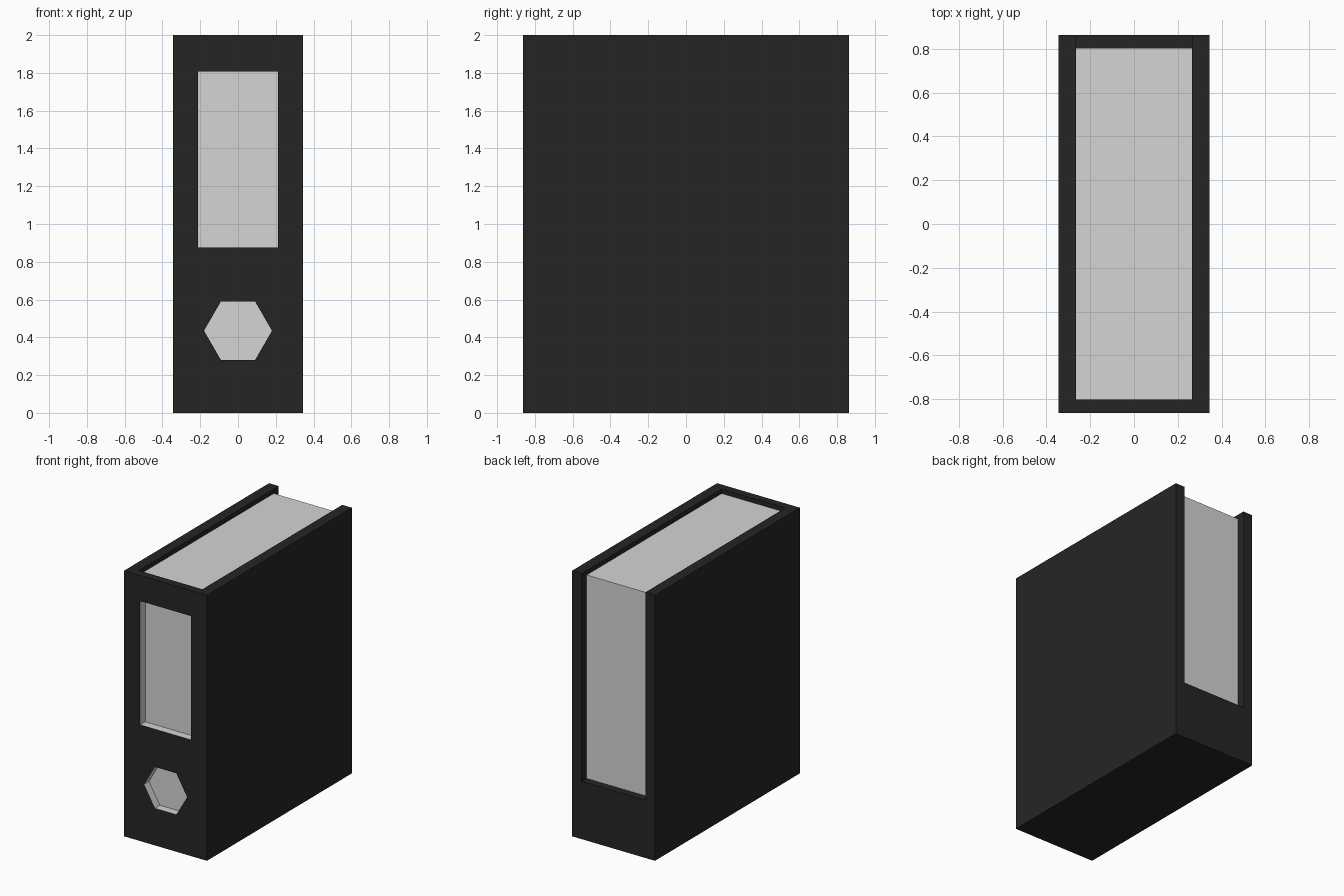
import bpy, bmesh, math

if "Cube" in bpy.data.objects:
    bpy.data.objects.remove(bpy.data.objects["Cube"])

# Overall sizes
W, D, H = 0.345, 0.862, 2.0      # half width, half depth, height
WALL, END, FLOOR = 0.08, 0.06, 0.06
INNER = W - WALL


def material(name, v):
    m = bpy.data.materials.new(name)
    m.diffuse_color = (v, v, v, 1.0)
    m.use_nodes = True
    m.node_tree.nodes["Principled BSDF"].inputs["Base Color"].default_value = m.diffuse_color
    return m


black = material("black_board", 0.0185)
paper = material("light_grey_paper", 0.66)


def finish(name, bm, mats):
    bmesh.ops.recalc_face_normals(bm, faces=bm.faces[:])
    me = bpy.data.meshes.new(name)
    bm.to_mesh(me)
    bm.free()
    for m in mats:
        me.materials.append(m)
    ob = bpy.data.objects.new(name, me)
    bpy.context.collection.objects.link(ob)
    return ob


def box(name, lo, hi, mat):
    bm = bmesh.new()
    bmesh.ops.create_cube(bm, size=1.0)
    for v in bm.verts:
        v.co = [(a + b) / 2 + c * (b - a) for a, b, c in zip(lo, hi, v.co)]
    return finish(name, bm, [mat])


def rect(x, z0, z1):
    return [(-x, z0), (x, z0), (x, z1), (-x, z1)]


# Front panel with a label window and a hexagonal finger hole
hexagon = [(0.18 * math.cos(i * math.pi / 3), 0.435 + 0.18 * math.sin(i * math.pi / 3))
           for i in range(6)]
bm = bmesh.new()
edges = []
for loop in (rect(W, 0, H), rect(0.211, 0.875, 1.807), hexagon):
    vs = [bm.verts.new((x, -D, z)) for x, z in loop]
    edges += [bm.edges.new((vs[i], vs[(i + 1) % len(vs)])) for i in range(len(vs))]
bmesh.ops.triangle_fill(bm, use_beauty=True, use_dissolve=False, edges=edges,
                        normal=(0, -1, 0))
ext = bmesh.ops.extrude_face_region(bm, geom=bm.faces[:], use_keep_orig=True)
for g in ext["geom"]:
    if isinstance(g, bmesh.types.BMVert):
        g.co.y += END
bmesh.ops.recalc_face_normals(bm, faces=bm.faces[:])
# Inner rims of the two holes are light grey
for f in bm.faces:
    c = f.calc_center_median()
    if abs(f.normal.y) < 0.5 and abs(c.x) < W - 0.05 and 0.1 < c.z < H - 0.1:
        f.material_index = 1
finish("front_panel", bm, [black, paper])

# Side walls
for side, s in (("left", -1), ("right", 1)):
    xs = sorted((s * INNER, s * W))
    box(side + "_wall", (xs[0], -D + END, 0), (xs[1], D, H), black)

# Floor and low back lip
box("floor", (-INNER, -D + END, 0), (INNER, D - END, FLOOR), black)
box("back_lip", (-INNER, D - END, 0), (INNER, D, 0.435), black)

# Block of paper filling the case
box("paper_block", (-INNER + 0.001, -D + END, FLOOR), (INNER - 0.001, D - END + 0.002, 1.967), paper)
